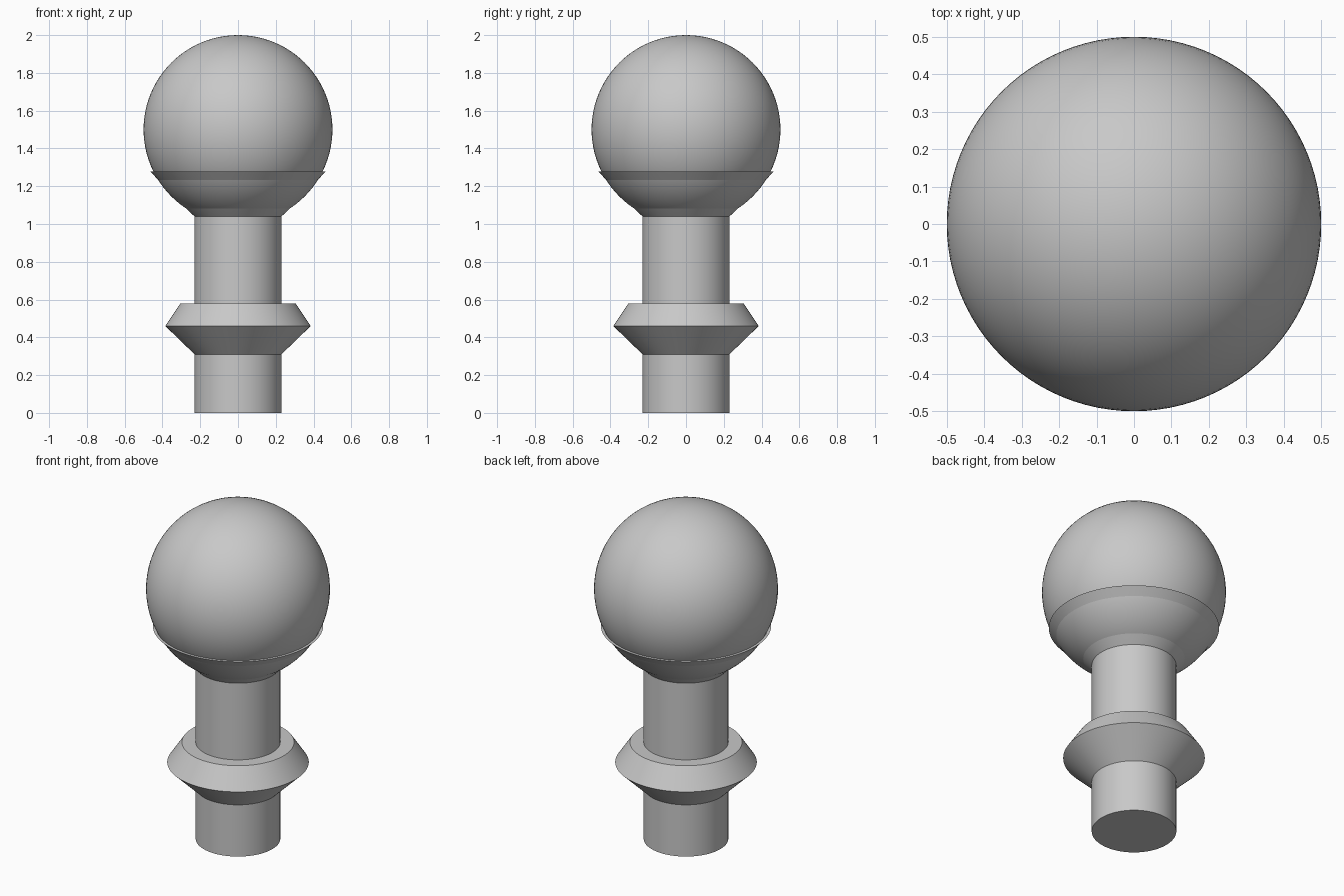
import bpy
import math

cube = bpy.data.objects.get("Cube")
if cube:
    bpy.data.objects.remove(cube, do_unlink=True)

SEGMENTS = 96

grey = bpy.data.materials.new("plain grey")
grey.use_nodes = True
colour = (0.58, 0.58, 0.58, 1)
grey.diffuse_color = colour
grey.node_tree.nodes["Principled BSDF"].inputs["Base Color"].default_value = colour


def finish(obj, name):
    """Name, colour and smooth a part while keeping its sharp edges."""
    obj.name = name
    obj.data.name = name
    obj.data.materials.append(grey)
    bpy.ops.object.select_all(action="DESELECT")
    obj.select_set(True)
    bpy.context.view_layer.objects.active = obj
    bpy.ops.object.shade_smooth_by_angle(angle=math.radians(25))


def lathe(name, profile):
    """Turn a (radius, height) profile around z and cap both ends."""
    verts, faces = [], []
    for radius, z in profile:
        for i in range(SEGMENTS):
            a = math.tau * i / SEGMENTS
            verts.append((radius * math.cos(a), radius * math.sin(a), z))
    for ring in range(len(profile) - 1):
        low, high = ring * SEGMENTS, (ring + 1) * SEGMENTS
        for i in range(SEGMENTS):
            j = (i + 1) % SEGMENTS
            faces.append((low + i, low + j, high + j, high + i))
    top = (len(profile) - 1) * SEGMENTS
    faces.append(tuple(reversed(range(SEGMENTS))))
    faces.append(tuple(range(top, top + SEGMENTS)))
    mesh = bpy.data.meshes.new(name)
    mesh.from_pydata(verts, [], faces)
    obj = bpy.data.objects.new(name, mesh)
    bpy.context.collection.objects.link(obj)
    finish(obj, name)


# Turned stem with its bevelled collar and the flared cup under the ball
lathe("stem", [
    (0.23, 0), (0.23, 0.31),
    (0.385, 0.46), (0.305, 0.58), (0.23, 0.58),
    (0.23, 1.04), (0.31, 1.115), (0.39, 1.198), (0.463, 1.277),
])

# Ball resting in the cup
bpy.ops.mesh.primitive_uv_sphere_add(
    segments=SEGMENTS, ring_count=48, radius=0.5, location=(0, 0, 1.5))
finish(bpy.context.object, "ball")
